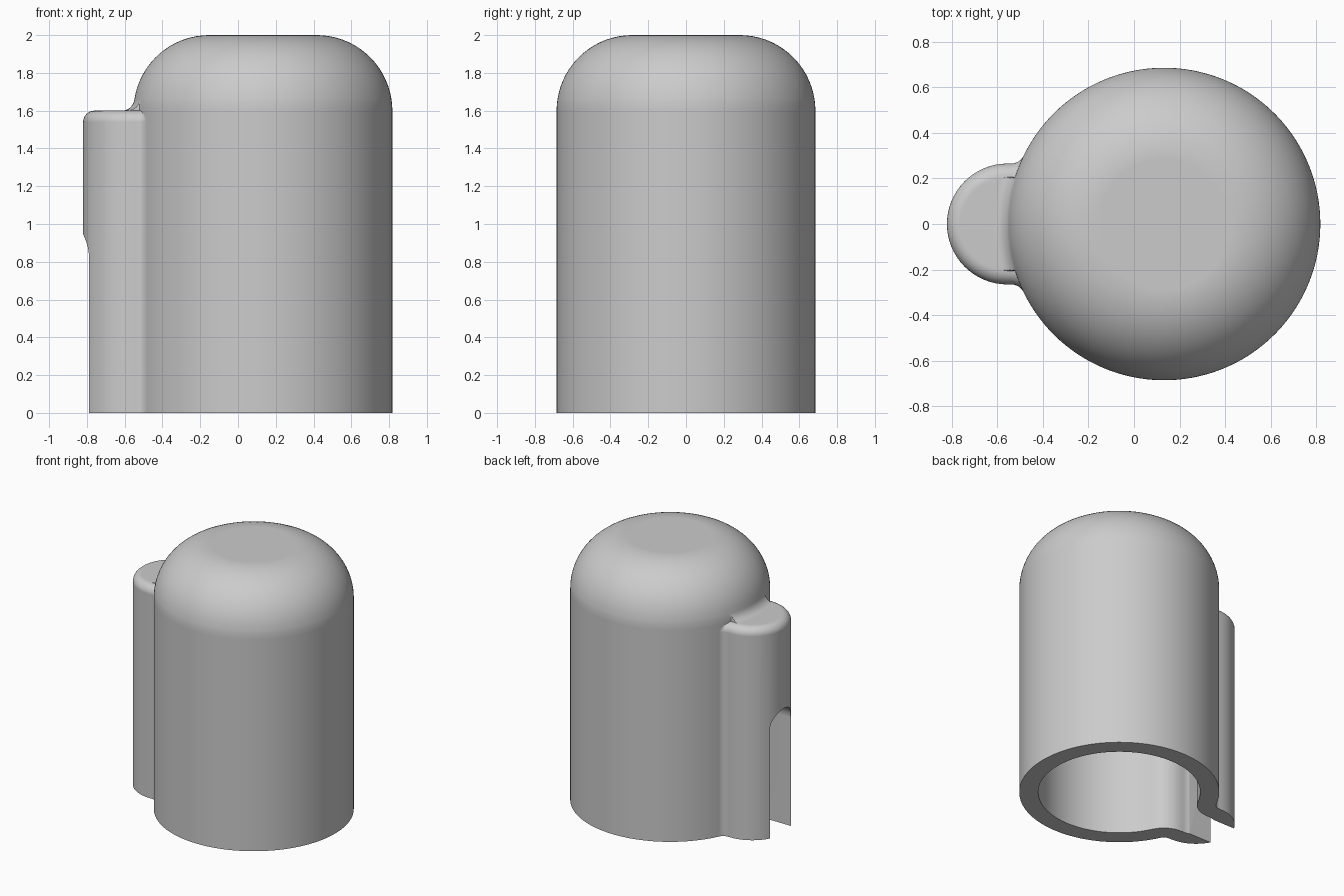
import bpy
import bmesh
from math import sin, cos, pi, sqrt, atan2, asin, hypot

cube = bpy.data.objects.get("Cube")
if cube:
    bpy.data.objects.remove(cube, do_unlink=True)

AXIS_X = 0.132     # main barrel axis
LUG_D = 0.687      # distance from barrel axis to lug axis
RADIUS, LUG_R, FILLET, WALL = 0.685, 0.265, 0.06, 0.13
STEPS = 8

grey = bpy.data.materials.new("plain_grey")
grey.use_nodes = True
colour = (0.6, 0.6, 0.6, 1)
grey.diffuse_color = colour
grey.node_tree.nodes["Principled BSDF"].inputs["Base Color"].default_value = colour


def spread(a, b, n):
    return [a + (b - a) * i / n for i in range(n + 1)]


def outline(inset, radius):
    """Polar (r, angle) ring: round lug, concave fillet, barrel arc, mirrored."""
    a, f = LUG_R - inset, FILLET + inset
    cy = LUG_R + FILLET
    cx = sqrt((RADIUS + FILLET) ** 2 - cy ** 2)
    pts = [(LUG_D + a * cos(t), a * sin(t)) for t in spread(0, pi / 2, 16)]
    end = atan2(-cy, -cx)
    pts += [(cx + f * cos(t), cy + f * sin(t)) for t in spread(-pi / 2, end, STEPS)]
    half = [(max(hypot(x, y), radius), atan2(y, x)) for x, y in pts]
    half += [(radius, t) for t in spread(atan2(cy, cx), pi, 56)[1:]]
    return half + [(r, -t) for r, t in reversed(half[1:-1])]


def shell_rings(radius, inset, lug_top, rounding, blend, top, dome):
    """Rings from the open base to the flat crown of one skin."""
    start = top - dome

    def dome_r(z):
        h = max(0, min(1, (z - start) / dome))
        return radius - dome + dome * sqrt(1 - h * h)

    rings = [(0, outline(inset, radius))]
    # Lug wall and its rounded upper rim
    for t in spread(0, pi / 2, STEPS):
        extra = rounding * (1 - cos(t))
        rings.append((lug_top - rounding + rounding * sin(t),
                      outline(inset + extra, radius)))
    base = rings[-1][1]
    # Flat lug top blending into the barrel
    for s in spread(0, pi / 2, STEPS):
        z = lug_top + blend * (1 - cos(s))
        limit = dome_r(z) + blend * (1 - sin(s))
        rings.append((z, [(dome_r(z) if r < radius + 1e-5 else min(r, limit), t)
                          for r, t in base]))
    # Domed shoulder
    for s in spread(asin((z - start) / dome), pi / 2, 16)[1:]:
        z = start + dome * sin(s)
        rings.append((z, [(dome_r(z), t) for r, t in base]))
    return rings


def make_object(name, bm):
    bmesh.ops.recalc_face_normals(bm, faces=bm.faces)
    mesh = bpy.data.meshes.new(name)
    bm.to_mesh(mesh)
    bm.free()
    obj = bpy.data.objects.new(name, mesh)
    bpy.context.collection.objects.link(obj)
    mesh.materials.append(grey)
    return obj


# Hollow cap: outer and inner skins joined by the base rim
bm = bmesh.new()


def add_skin(rings):
    loops = [[bm.verts.new((AXIS_X - r * cos(t), r * sin(t), z)) for r, t in ring]
             for z, ring in rings]
    for low, high in zip(loops, loops[1:]):
        bridge(low, high)
    bm.faces.new(loops[-1])
    return loops[0]


def bridge(low, high):
    n = len(low)
    for i in range(n):
        j = (i + 1) % n
        bm.faces.new((low[i], low[j], high[j], high[i]))


outer = add_skin(shell_rings(RADIUS, 0, 1.6, FILLET, FILLET, 2.0, 0.4))
inner = add_skin(shell_rings(RADIUS - WALL, WALL, 1.6 - WALL, 0,
                             FILLET + WALL, 2.0 - WALL, 0.4 - WALL))
bridge(outer, inner)
bmesh.ops.remove_doubles(bm, verts=bm.verts, dist=1e-5)
cap = make_object("hollow_cap", bm)

# Arched slot cut through the lug wall
bm = bmesh.new()
half_width = 0.125
arch = [(half_width * cos(t), 0.82 + half_width * sin(t)) for t in spread(0, pi, 24)]
section = [(half_width, -0.1)] + arch + [(-half_width, -0.1)]
face = bm.faces.new([bm.verts.new((-1, y, z)) for y, z in section])
ext = bmesh.ops.extrude_face_region(bm, geom=[face])
moved = [v for v in ext["geom"] if isinstance(v, bmesh.types.BMVert)]
bmesh.ops.translate(bm, verts=moved, vec=(0.5, 0, 0))
cutter = make_object("slot_cutter", bm)
cutter.hide_render = True

bpy.ops.object.select_all(action="DESELECT")
bpy.context.view_layer.objects.active = cap
cap.select_set(True)
cut = cap.modifiers.new("slot", "BOOLEAN")
cut.operation = "DIFFERENCE"
cut.solver = "EXACT"
cut.object = cutter
bpy.ops.object.modifier_apply(modifier=cut.name)
bpy.data.objects.remove(cutter, do_unlink=True)

# Smooth curved skins with crisp rim and slot edges
bpy.ops.object.shade_smooth_by_angle()
weighted = cap.modifiers.new("clean_normals", "WEIGHTED_NORMAL")
weighted.keep_sharp = True
